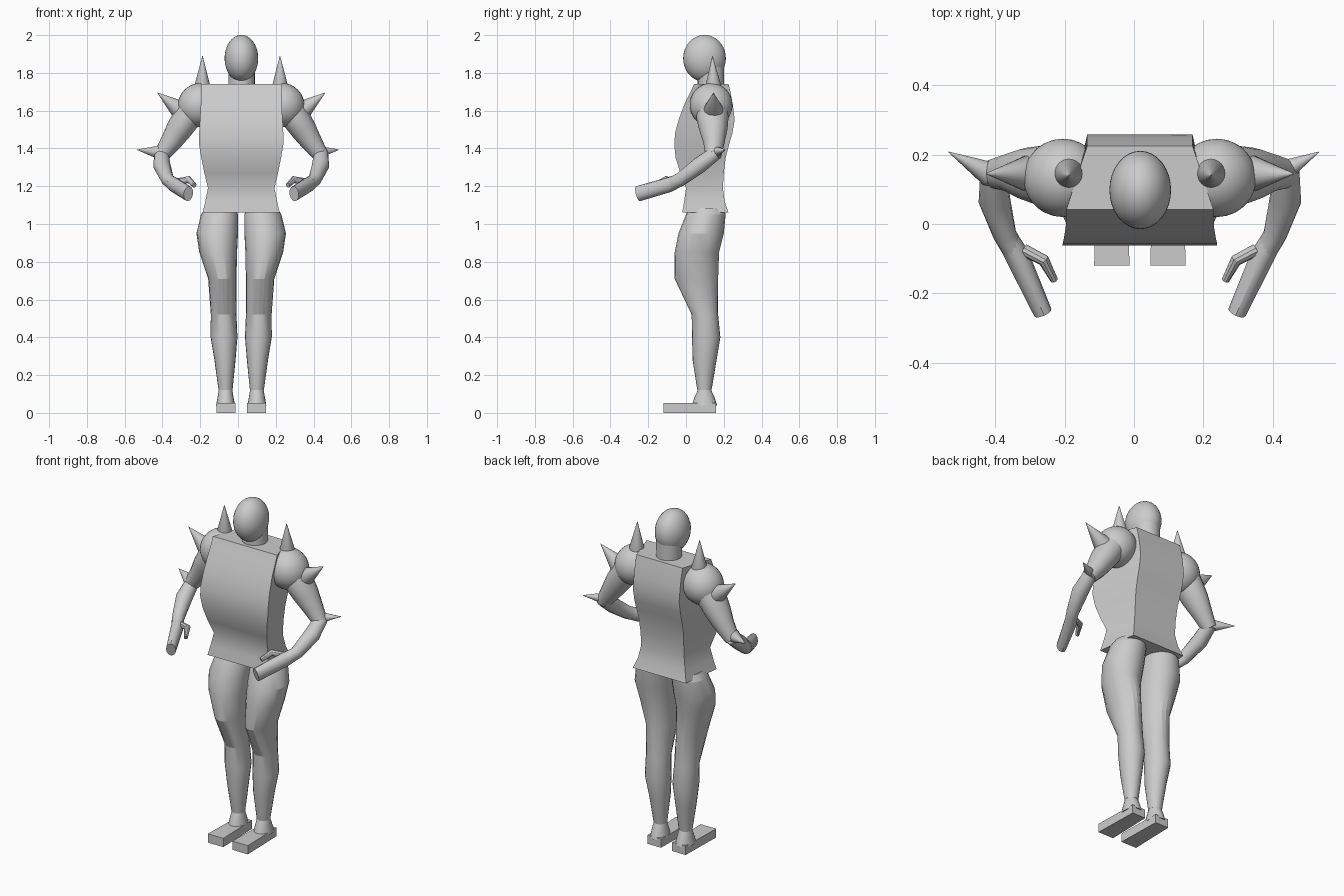
import bpy, bmesh, math
from mathutils import Vector

if "Cube" in bpy.data.objects:
    bpy.data.objects.remove(bpy.data.objects["Cube"])

CX = 0.017  # body symmetry plane


def loft(name, rings, angle=35):
    """Skin a list of equal-length point rings, capped at both ends."""
    bm = bmesh.new()
    vs = [[bm.verts.new(p) for p in r] for r in rings]
    n = len(vs[0])
    for a, b in zip(vs, vs[1:]):
        for i in range(n):
            j = (i + 1) % n
            bm.faces.new((a[i], a[j], b[j], b[i]))
    bm.faces.new(vs[0][::-1])
    bm.faces.new(vs[-1])
    bmesh.ops.recalc_face_normals(bm, faces=bm.faces)
    me = bpy.data.meshes.new(name)
    bm.to_mesh(me)
    bm.free()
    ob = bpy.data.objects.new(name, me)
    bpy.context.collection.objects.link(ob)
    smooth(ob, angle)
    return ob


def smooth(ob, angle=35):
    bpy.ops.object.select_all(action='DESELECT')
    ob.select_set(True)
    bpy.context.view_layer.objects.active = ob
    bpy.ops.object.shade_smooth_by_angle(angle=math.radians(angle))


def ring(c, u, v, n=20):
    return [Vector(c) + u * math.cos(2 * math.pi * i / n) + v * math.sin(2 * math.pi * i / n)
            for i in range(n)]


def tube(name, secs, n=16):
    """Sections (point, side radius, upward radius) swept along their path."""
    pts = [Vector(s[0]) for s in secs]
    rings = []
    for i, (p, ru, rv) in enumerate(secs):
        t = (pts[min(i + 1, len(pts) - 1)] - pts[max(i - 1, 0)]).normalized()
        ref = Vector((0, 1, 0)) if abs(t.z) > 0.75 else Vector((0, 0, 1))
        u = t.cross(ref).normalized()
        v = u.cross(t)
        rings.append(ring(p, u * ru, v * rv, n))
    return loft(name, rings)


def ball(name, loc, scale, rot=(0, 0, 0)):
    bpy.ops.mesh.primitive_uv_sphere_add(segments=32, ring_count=20, radius=1, location=loc, rotation=rot)
    ob = bpy.context.object
    ob.name = name
    ob.scale = scale
    smooth(ob, 60)


def spike(name, base, tip, r):
    base, tip = Vector(base), Vector(tip)
    d = (tip - base).normalized()
    prof = [(-r, r * .05), (-.87 * r, r * .5), (-.5 * r, r * .87), (0, r)]
    secs = [(base + d * h, q, q) for h, q in prof] + [(tip, .001, .001)]
    tube(name, secs, 24)


# torso: z, front half width, back half width, front y, back y
torso = [(1.06, .204, .175, -.02, .225), (1.12, .19, .155, -.01, .205),
         (1.19, .176, .142, .0, .195), (1.27, .195, .142, -.03, .20),
         (1.35, .211, .146, -.055, .21), (1.42, .223, .15, -.062, .228),
         (1.48, .223, .152, -.058, .245), (1.55, .219, .152, -.04, .258),
         (1.63, .214, .152, -.01, .248), (1.70, .212, .152, .025, .235),
         (1.74, .212, .152, .042, .225)]
loft("torso", [[(CX - f, y0, z), (CX + f, y0, z), (CX + b, y1, z), (CX - b, y1, z)]
               for z, f, b, y0, y1 in torso])

# head and neck
ball("head", (CX + .001, .098, 1.877), (.089, .113, .124))
X, Y = Vector((1, 0, 0)), Vector((0, 1, 0))
loft("neck", [ring((CX + .002, .132, z), X * .07, Y * .07, 24) for z in (1.6, 1.86)])

# leg: z, centre offset, half width, front y, back y
leg = [(1.085, .11, .08, .02, .20), (1.05, .115, .098, .0, .21), (.95, .127, .11, -.04, .20),
       (.85, .122, .10, -.06, .175), (.71, .10, .075, -.06, .17),
       (.52, .093, .068, .03, .17), (.40, .091, .071, .032, .182),
       (.28, .086, .056, .035, .162), (.12, .083, .037, .06, .135)]

for s, side in ((-1, "left"), (1, "right")):
    def P(x, y, z):
        return (CX + s * x, y, z)

    # leg, ankle and foot
    loft(side + "_leg", [ring(P(c, (a + b) / 2, z), X * w, Y * (b - a) / 2)
                         for z, c, w, a, b in leg], 20)
    loft(side + "_ankle", [ring(P(.083, .098, z), X * a, Y * b)
                           for z, a, b in ((.12, .036, .036), (.085, .042, .052), (.04, .05, .067))])
    loft(side + "_foot", [[P(.081 - w, y, 0), P(.081 + w, y, 0), P(.081 + w, y, .052), P(.081 - w, y, .052)]
                          for y, w in ((-.12, .051), (.158, .044))])

    # arm
    ball(side + "_shoulder", P(.222, .133, 1.63), (.112, .113, .118), (0, s * math.radians(-35), 0))
    tube(side + "_upper_arm", [(P(.265, .14, 1.60), .075, .085), (P(.29, .14, 1.56), .075, .085),
                               (P(.33, .145, 1.50), .069, .075), (P(.375, .148, 1.43), .056, .056),
                               (P(.425, .145, 1.36), .04, .042)])
    tube(side + "_forearm", [(P(.422, .155, 1.375), .038, .038), (P(.42, .07, 1.31), .046, .043),
                             (P(.39, -.03, 1.235), .034, .037), (P(.365, -.075, 1.215), .032, .036)])
    tube(side + "_hand", [(P(.388, -.03, 1.232), .03, .034), (P(.355, -.09, 1.208), .035, .04),
                          (P(.28, -.255, 1.16), .027, .041)], 12)
    tube(side + "_thumb", [(P(.335, -.075, 1.225), .018, .018), (P(.277, -.105, 1.235), .017, .019),
                           (P(.247, -.162, 1.205), .011, .014)], 10)

    # spikes
    spike(side + "_shoulder_spike", P(.206, .145, 1.72), P(.205, .14, 1.89), .045)
    spike(side + "_arm_spike", P(.327, .145, 1.605), P(.444, .145, 1.695), .052)
    shift = .035 if s > 0 else 0
    spike(side + "_elbow_spike", P(.435 - shift, .145, 1.38), P(.552 - shift, .208, 1.393), .036)
